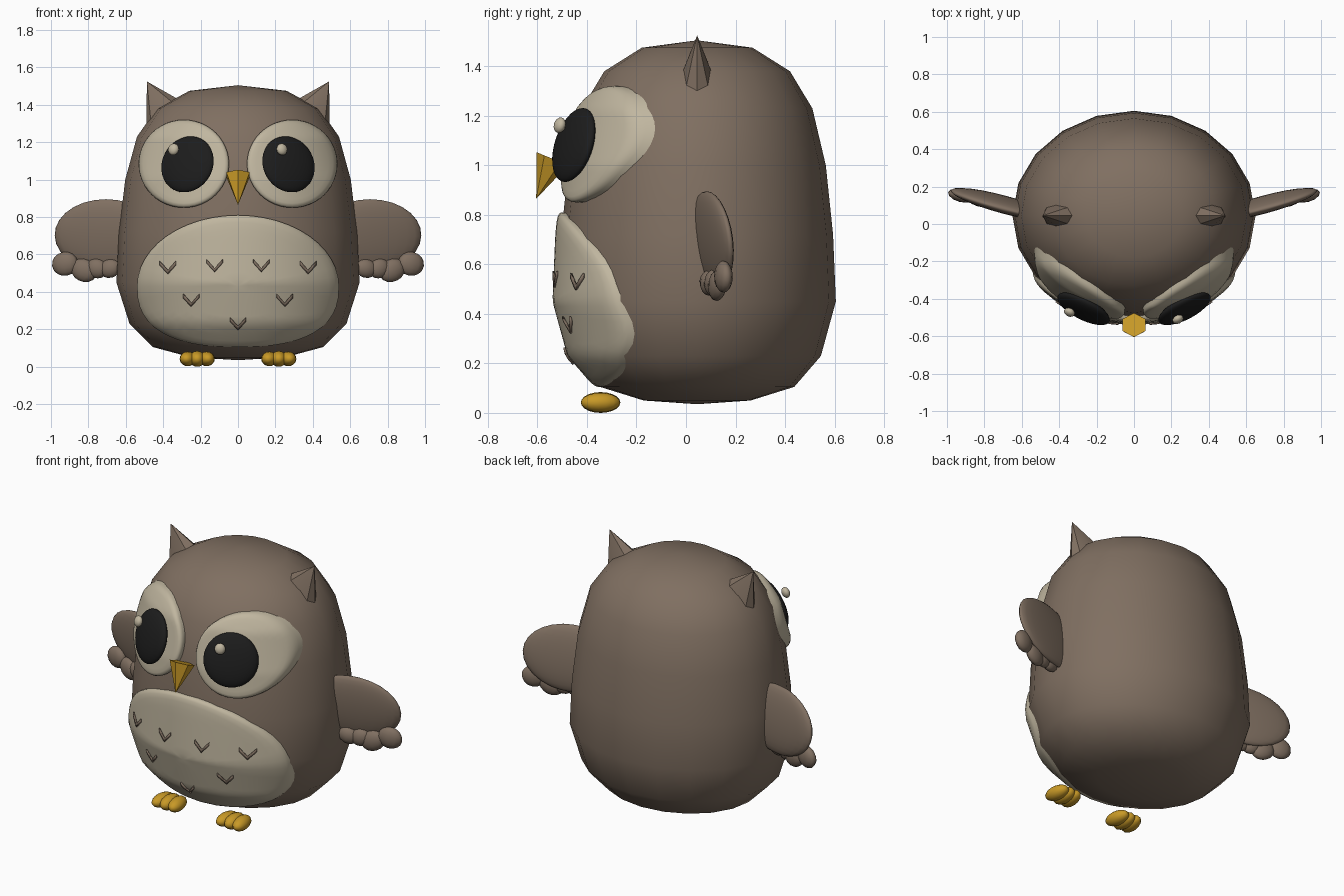
import bpy
import bmesh
import math
from mathutils import Vector, Matrix, Euler

if "Cube" in bpy.data.objects:
    bpy.data.objects.remove(bpy.data.objects["Cube"])


def material(name, rgb):
    m = bpy.data.materials.new(name)
    m.use_nodes = True
    m.diffuse_color = (*rgb, 1)
    m.node_tree.nodes["Principled BSDF"].inputs["Base Color"].default_value = (*rgb, 1)
    return m


BROWN = material("brown feathers", (0.215, 0.16, 0.12))
CREAM = material("cream feathers", (0.53, 0.47, 0.35))
BLACK = material("black pupil", (0.012, 0.012, 0.012))
GOLD = material("golden yellow", (0.58, 0.32, 0.02))


def finish(name, bm, mat, angle=None):
    """Turn a bmesh into a shaded object; angle keeps sharper edges crisp."""
    bmesh.ops.recalc_face_normals(bm, faces=bm.faces)
    mesh = bpy.data.meshes.new(name)
    bm.to_mesh(mesh)
    bm.free()
    mesh.materials.append(mat)
    ob = bpy.data.objects.new(name, mesh)
    bpy.context.collection.objects.link(ob)
    bpy.ops.object.select_all(action='DESELECT')
    ob.select_set(True)
    bpy.context.view_layer.objects.active = ob
    if angle is None:
        bpy.ops.object.shade_smooth()
    else:
        bpy.ops.object.shade_smooth_by_angle(angle=math.radians(angle))
    return ob


def loft(name, rings, mat, angle=None):
    """Skin a list of rings; a ring of one point is a pole."""
    bm = bmesh.new()
    loops = [[bm.verts.new(p) for p in ring] for ring in rings]
    for a, b in zip(loops, loops[1:]):
        n = max(len(a), len(b))
        for i in range(n):
            j = (i + 1) % n
            if len(a) == 1:
                bm.faces.new((a[0], b[i], b[j]))
            elif len(b) == 1:
                bm.faces.new((a[i], a[j], b[0]))
            else:
                bm.faces.new((a[i], a[j], b[j], b[i]))
    return finish(name, bm, mat, angle)


def ellipsoid(name, center, radii, mat, turn=(0, 0, 0), seg=16, rows=10):
    bm = bmesh.new()
    rot = Euler([math.radians(t) for t in turn]).to_matrix().to_4x4()
    mat4 = Matrix.Translation(center) @ rot @ Matrix.Diagonal((*radii, 1))
    bmesh.ops.create_uvsphere(bm, u_segments=seg, v_segments=rows, radius=1, matrix=mat4)
    return finish(name, bm, mat)


def cone(name, center, tip, u, v, sides, mat):
    """Cone over an ellipse spanned by the vectors u and v."""
    c, u, v = Vector(center), Vector(u), Vector(v)
    angles = [math.tau * i / sides for i in range(sides)]
    ring = [c + u * math.cos(t) + v * math.sin(t) for t in angles]
    return loft(name, [[c], ring, [Vector(tip)]], mat, 30)


# Body: stacked elliptical rings, given as (height, half width)
MID_Y, DEPTH = 0.045, 0.862
PROFILE = [(0.035, 0), (0.05, 0.25), (0.105, 0.455), (0.23, 0.58), (0.45, 0.65),
           (0.72, 0.637), (1.0, 0.603), (1.23, 0.54), (1.38, 0.435), (1.475, 0.26), (1.505, 0)]


def oval(z, r, n=20):
    if r == 0:
        return [(0, MID_Y, z)]
    return [(r * math.sin(math.tau * i / n), MID_Y + DEPTH * r * math.cos(math.tau * i / n), z)
            for i in range(n)]


loft("body", [oval(z, r) for z, r in PROFILE], BROWN)


def on_body(x, z, lift):
    """Point on the front of the body, raised by lift."""
    for (z0, r0), (z1, r1) in zip(PROFILE, PROFILE[1:]):
        if z0 <= z <= z1:
            r = r0 + (r1 - r0) * (z - z0) / (z1 - z0)
            break
    t = max(0, 1 - (x / (r + lift)) ** 2)
    return (x, MID_Y - (r * DEPTH + lift) * math.sqrt(t), z)


def patch(name, cx, cz, rx, up, down, power, lift):
    """Raised oval that hugs the front of the body."""
    rings = [[on_body(cx, cz, lift)]]
    steps = [(k / 10, lift) for k in range(1, 10)]
    steps += [(0.96, lift * 0.9), (0.99, lift * 0.65), (1, lift * 0.35), (1, -0.02)]
    for f, h in steps:
        ring = []
        for i in range(48):
            c, s = math.cos(math.tau * i / 48), math.sin(math.tau * i / 48)
            e = 1 if s > 0 else 2 / power
            x = math.copysign(abs(c) ** e, c) * rx
            z = math.copysign(abs(s) ** e, s) * (up if s > 0 else down)
            ring.append(on_body(cx + x * f, cz + z * f, h))
        rings.append(ring)
    return loft(name, rings, CREAM, 50)


# Belly with chevron feather marks
BELLY_LIFT = 0.024
patch("belly", 0, 0.43, 0.54, 0.38, 0.325, 2.5, BELLY_LIFT)


def chevron(name, cx, cz):
    bm = bmesh.new()
    w, h, t = 0.043, 0.024, 0.02
    rows = []
    for dz in (0, t):
        row = [(-w, h), (-w / 2, 0), (0, -h), (w / 2, 0), (w, h)]
        rows.append([bm.verts.new(on_body(cx + x, cz + z + dz - t / 2, BELLY_LIFT + 0.005))
                     for x, z in row])
    for i in range(4):
        bm.faces.new((rows[0][i], rows[0][i + 1], rows[1][i + 1], rows[1][i]))
    ob = finish(name, bm, BROWN, 30)
    solid = ob.modifiers.new("thickness", 'SOLIDIFY')
    solid.thickness = 0.008
    solid.offset = 0


for n, (x, z) in enumerate([(-0.375, 0.53), (-0.125, 0.54), (0.125, 0.54), (0.375, 0.53),
                            (-0.25, 0.355), (0.25, 0.355), (0, 0.23)]):
    chevron(f"belly_mark_{n + 1}", x, z)

# Beak
cone("beak", (0, -0.54, 1.027), (0, -0.605, 0.865), (0, -0.064, 0.026), (0.072, 0, 0), 6, GOLD)

# Paired parts; s is +1 on the left side
for side, s in (("left", 1), ("right", -1)):
    patch(f"{side}_eye_patch", s * 0.29, 1.085, 0.242, 0.235, 0.235, 2, 0.036)
    ellipsoid(f"{side}_pupil", (s * 0.27, -0.453, 1.082), (0.155, 0.042, 0.155), BLACK,
              (-16, 0, s * 27), 28, 16)

    # Ear tuft
    cone(f"{side}_ear", (s * 0.41, MID_Y, 1.368), (s * 0.487, MID_Y, 1.525),
         (s * 0.08, 0, -0.068), (0, 0.062, 0), 8, BROWN)

    # Wing and its feather tips
    ellipsoid(f"{side}_wing", (s * 0.70, 0.105, 0.7), (0.29, 0.042, 0.197), BROWN,
              (7, 0, s * 15), 24, 14)
    feathers = [(0.925, 0.55, 0.072, 0.064, 10), (0.825, 0.515, 0.075, 0.06, -25),
                (0.755, 0.525, 0.06, 0.052, -20), (0.685, 0.525, 0.06, 0.05, 15)]
    for n, (x, z, rx, rz, tilt) in enumerate(feathers):
        ellipsoid(f"{side}_wing_feather_{n + 1}", (s * x, 0.075 + (x - 0.62) * 0.25, z),
                  (rx, 0.034, rz), BROWN, (0, s * tilt, s * 15), 12, 8)

    # Foot with three toes
    for n in (-1, 0, 1):
        ellipsoid(f"{side}_toe_{n + 2}", (s * 0.218 + n * 0.05, -0.345, 0.042),
                  (0.043, 0.08, 0.042 - 0.003 * abs(n)), GOLD, (0, 0, n * 8), 14, 10)

# Eye highlights, both towards the same side
for side, x, y in (("left", 0.235, -0.51), ("right", -0.345, -0.472)):
    ellipsoid(f"{side}_eye_highlight", (x, y, 1.162), (0.031, 0.022, 0.032), CREAM,
              (-16, 0, 27 if x > 0 else -27), 12, 8)
